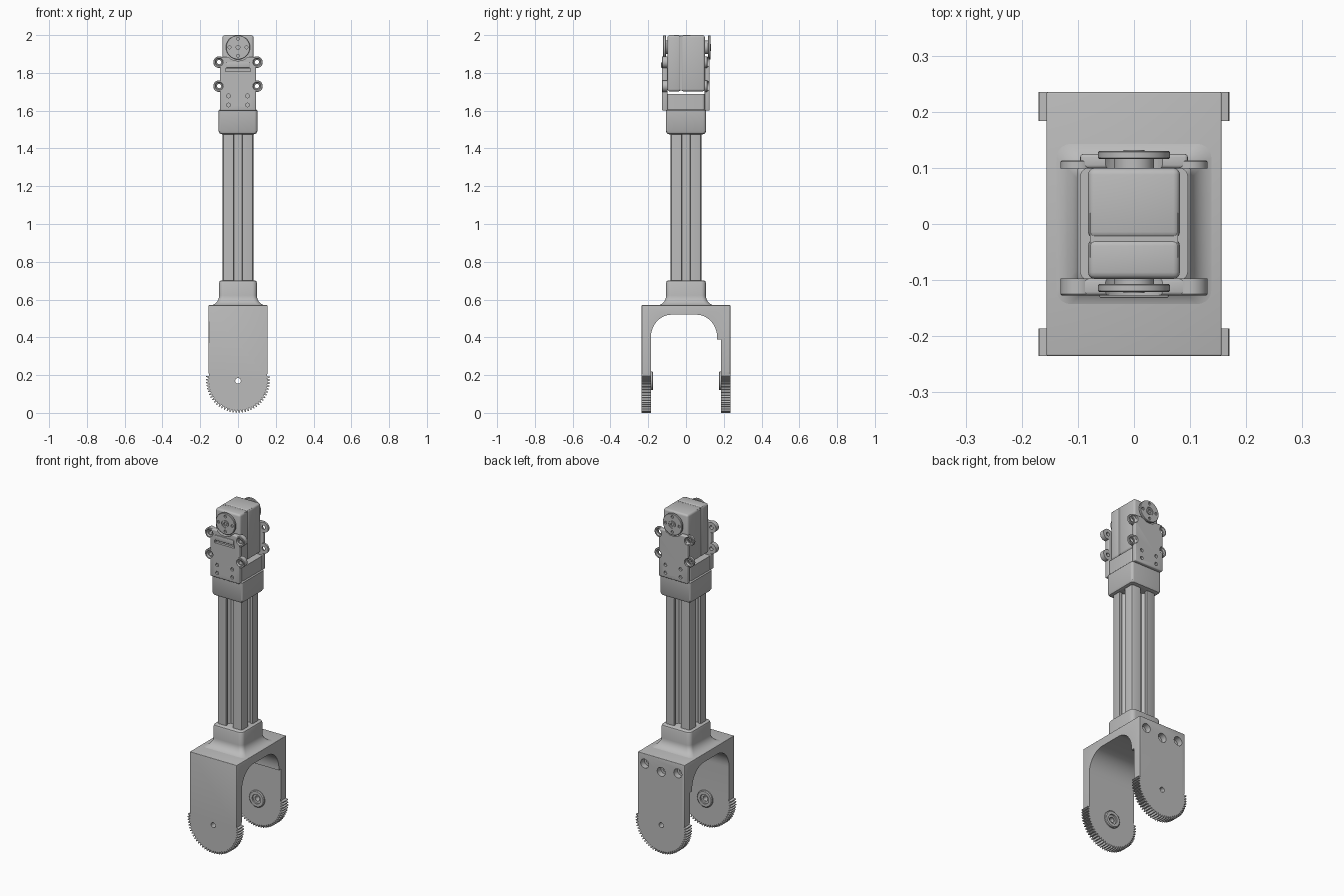
import bpy, bmesh
from math import sin, cos, pi, radians
from mathutils import Vector, Matrix

cube = bpy.data.objects.get("Cube")
if cube:
    bpy.data.objects.remove(cube)

grey = bpy.data.materials.new("light_grey")
grey.use_nodes = True
grey.diffuse_color = (0.5, 0.5, 0.5, 1)
grey.node_tree.nodes["Principled BSDF"].inputs["Base Color"].default_value = (0.5, 0.5, 0.5, 1)
parts = []


def finish(name, bm):
    bmesh.ops.recalc_face_normals(bm, faces=bm.faces)
    mesh = bpy.data.meshes.new(name)
    bm.to_mesh(mesh)
    bm.free()
    mesh.materials.append(grey)
    obj = bpy.data.objects.new(name, mesh)
    bpy.context.collection.objects.link(obj)
    parts.append(obj)
    return obj


def prism(name, points, axis, start, end, bevel=0, rule=lambda e: True):
    """Extrude a 2D outline along an axis, rounding the edges the rule picks."""
    place = {"x": lambda p, d: (d, p[0], p[1]),
             "y": lambda p, d: (p[0], d, p[1]),
             "z": lambda p, d: (p[0], p[1], d)}[axis]
    bm = bmesh.new()
    face = bm.faces.new([bm.verts.new(place(p, start)) for p in points])
    new = bmesh.ops.extrude_face_region(bm, geom=[face])["geom"]
    step = Vector(place((0, 0), end - start))
    bmesh.ops.translate(bm, vec=step, verts=[v for v in new if isinstance(v, bmesh.types.BMVert)])
    if bevel:
        bmesh.ops.bevel(bm, geom=[e for e in bm.edges if rule(e)], offset=bevel,
                        segments=3, profile=0.5, affect="EDGES", clamp_overlap=True)
    return finish(name, bm)


def box(name, x0, x1, y0, y1, z0, z1, bevel=0):
    return prism(name, [(x0, z0), (x1, z0), (x1, z1), (x0, z1)], "y", y0, y1, bevel)


def lathe(name, profile, x, z, closed=True):
    """Spin a (radius, y) profile around the y direction through x, z."""
    bm = bmesh.new()
    vs = [bm.verts.new((x + r, y, z)) for r, y in profile]
    loop = vs + vs[:1] if closed else vs
    edges = [bm.edges.new(pair) for pair in zip(loop, loop[1:])]
    bmesh.ops.spin(bm, geom=vs + edges, cent=(x, 0, z), axis=(0, 1, 0),
                   angle=2 * pi, steps=32, use_merge=True)
    bmesh.ops.remove_doubles(bm, verts=bm.verts, dist=1e-5)
    return finish(name, bm)


def loft(name, rings, radius):
    """Stack rounded rectangles given as (half x, half y, z)."""
    bm = bmesh.new()
    loops = []
    for hx, hy, z in rings:
        loop = []
        for k, (sx, sy) in enumerate([(1, 1), (-1, 1), (-1, -1), (1, -1)]):
            for i in range(6):
                a = (k + i / 5) * pi / 2
                loop.append(bm.verts.new((sx * (hx - radius) + radius * cos(a),
                                          sy * (hy - radius) + radius * sin(a), z)))
        loops.append(loop)
    for low, high in zip(loops, loops[1:]):
        for i in range(len(low)):
            j = (i + 1) % len(low)
            bm.faces.new((low[i], low[j], high[j], high[i]))
    bm.faces.new(loops[0])
    bm.faces.new(loops[-1])
    return finish(name, bm)


def cut(target, *cutters):
    for cutter in cutters:
        mod = target.modifiers.new("cut", "BOOLEAN")
        mod.operation, mod.solver, mod.object = "DIFFERENCE", "EXACT", cutter
        bpy.context.view_layer.objects.active = target
        bpy.ops.object.modifier_apply(modifier=mod.name)
        parts.remove(cutter)
        bpy.data.objects.remove(cutter)


def hole(r, x, z, y0, y1):
    return prism("hole", [(x + r * cos(i * pi / 10), z + r * sin(i * pi / 10))
                          for i in range(20)], "y", y0, y1)


# Fork: flat sides ending in a toothed half round
pivot, teeth = 0.17, 36
outline = [(0.156, 0.57), (-0.156, 0.57), (-0.156, 0.215)]
for t in range(teeth):
    for f, r in [(0.0, 0.155), (0.3, 0.17), (0.55, 0.17), (0.85, 0.155)]:
        a = radians(170 + 200 * (t + f) / teeth)
        outline.append((r * cos(a), pivot + r * sin(a)))
outline.append((0.156, 0.215))
fork = prism("fork", outline, "y", -0.235, 0.235, 0.014,
             lambda e: max(v.co.z for v in e.verts) > 0.5)

# Arch opening, with a step where the rear arm is thinner
arch = [(-0.186, -0.1)]
arch += [(-0.076 - 0.11 * cos(i * pi / 20), 0.4 + 0.12 * sin(i * pi / 20)) for i in range(11)]
arch += [(0.055 + 0.11 * sin(i * pi / 20), 0.4 + 0.12 * cos(i * pi / 20)) for i in range(11)]
arch += [(0.165, 0.388), (0.184, 0.388), (0.184, -0.1)]
cut(fork, prism("arch_cutter", arch, "x", -0.3, 0.3), hole(0.015, 0, pivot, -0.4, 0.4))
for x, z in [(-0.11, 0.51), (0, 0.49), (0.11, 0.51)]:
    cut(fork, hole(0.027, x, z, 0.2, 0.3), hole(0.012, x, z, 0.14, 0.21))

# Pivot bosses on the inner faces of the arms
for side, name in [(-1, "front"), (1, "rear")]:
    lathe(name + "_pivot_boss", [(0.016, side * 0.19), (0.05, side * 0.19), (0.05, side * 0.178),
                                 (0.045, side * 0.174), (0.028, side * 0.174),
                                 (0.028, side * 0.183), (0.016, side * 0.183)], 0, pivot)

# Flared neck above the fork
flare = [(0.1 + 0.055 * (1 - sin(a)), 0.105 + 0.055 * (1 - sin(a)), 0.567 + 0.055 * (1 - cos(a)))
         for a in [i * pi / 16 for i in range(9)]]
loft("neck", flare + [(0.1, 0.105, 0.688), (0.097, 0.102, 0.697), (0.09, 0.095, 0.702)], 0.025)

# Slotted column
h, s, t = 0.081, 0.023, 0.045
side = [(h, -h + 0.012), (h, -s), (h - 0.016, -s), (h - 0.016, -t), (h - 0.042, -0.02)]
side += [(x, -y) for x, y in reversed(side)] + [(h - 0.0035, h - 0.0035)]
column = []
for k in range(4):
    turn = Matrix.Rotation(k * pi / 2, 2)
    column += [tuple(turn @ Vector(p)) for p in side]
prism("column", column, "z", 0.66, 1.52)

# Upper socket
loft("socket", [(0.085, 0.09, 1.475), (0.096, 0.101, 1.479), (0.102, 0.106, 1.49),
                (0.102, 0.106, 1.6), (0.096, 0.1, 1.606), (0.096, 0.1, 1.688)], 0.015)

# Servo body in two shells
box("servo_body", -0.082, 0.082, -0.026, 0.1, 1.702, 2.0, 0.012)
box("servo_front_shell", -0.082, 0.082, -0.098, -0.027, 1.702, 2.0, 0.012)
box("servo_core", -0.078, 0.078, -0.06, 0.02, 1.706, 1.997)

# Mounting plates, scooped under the horns, with screw holes and ears
horn_z = 1.935
for side, name, inner, outer, ear in [(-1, "front", 0.097, 0.127, 0.127),
                                      (1, "rear", 0.099, 0.125, 0.113)]:
    y0, y1 = sorted((side * inner, side * outer))
    plate = box(name + "_plate", -0.096, 0.096, y0, y1, 1.6, 1.885, 0.006)
    cut(plate, hole(0.072, 0, horn_z, -0.2, 0.2))
    if side < 0:
        cut(plate, box("groove_cutter", -0.066, 0.066, -0.2, -0.112, 1.808, 1.824))
        box("front_lip", -0.062, 0.062, -0.132, -0.12, 1.826, 1.856, 0.004)
    for x in (-0.05, 0.05):
        for z in (1.63, 1.678):
            face = side * outer
            cut(plate, hole(0.01, x, z, face - 0.012, face + 0.012))
    for x, tag in [(-0.1, "right"), (0.1, "left")]:
        for z, level in [(1.73, "lower"), (1.857, "upper")]:
            cut(plate, hole(0.024, x, z, -0.2, 0.2))
            lathe(f"{name}_{tag}_{level}_ear",
                  [(0.011, side * inner), (0.031, side * inner), (0.031, side * (ear - 0.002)),
                   (0.029, side * ear), (0.022, side * ear), (0.017, side * (ear - 0.008)),
                   (0.011, side * (ear - 0.008))], x, z)

    # Output horn with a raised hub and four small holes
    tip = 0.121 if side < 0 else 0.13
    horn = lathe(name + "_horn", [(0, side * (tip - 0.014)), (0.062, side * (tip - 0.014)),
                                  (0.064, side * (tip - 0.012)), (0.064, side * (tip - 0.002)),
                                  (0.062, side * tip), (0.024, side * tip),
                                  (0.024, side * (tip - 0.004)), (0.019, side * (tip - 0.004)),
                                  (0.019, side * (tip + 0.002)), (0.01, side * (tip + 0.002)),
                                  (0.01, side * (tip - 0.006)), (0, side * (tip - 0.006))],
                 0, horn_z, closed=False)
    for k in range(4):
        a = k * pi / 2
        cut(horn, hole(0.008, 0.045 * cos(a), horn_z + 0.045 * sin(a),
                       side * tip - 0.008, side * tip + 0.008))
    lathe(name + "_shaft", [(0, side * 0.09), (0.036, side * 0.09), (0.036, side * (tip - 0.012)),
                            (0, side * (tip - 0.012))], 0, horn_z, closed=False)

# Smooth rounded faces, keep hard edges crisp
bpy.ops.object.select_all(action="DESELECT")
for obj in parts:
    obj.select_set(True)
bpy.context.view_layer.objects.active = parts[0]
bpy.ops.object.shade_smooth_by_angle(angle=radians(32))
